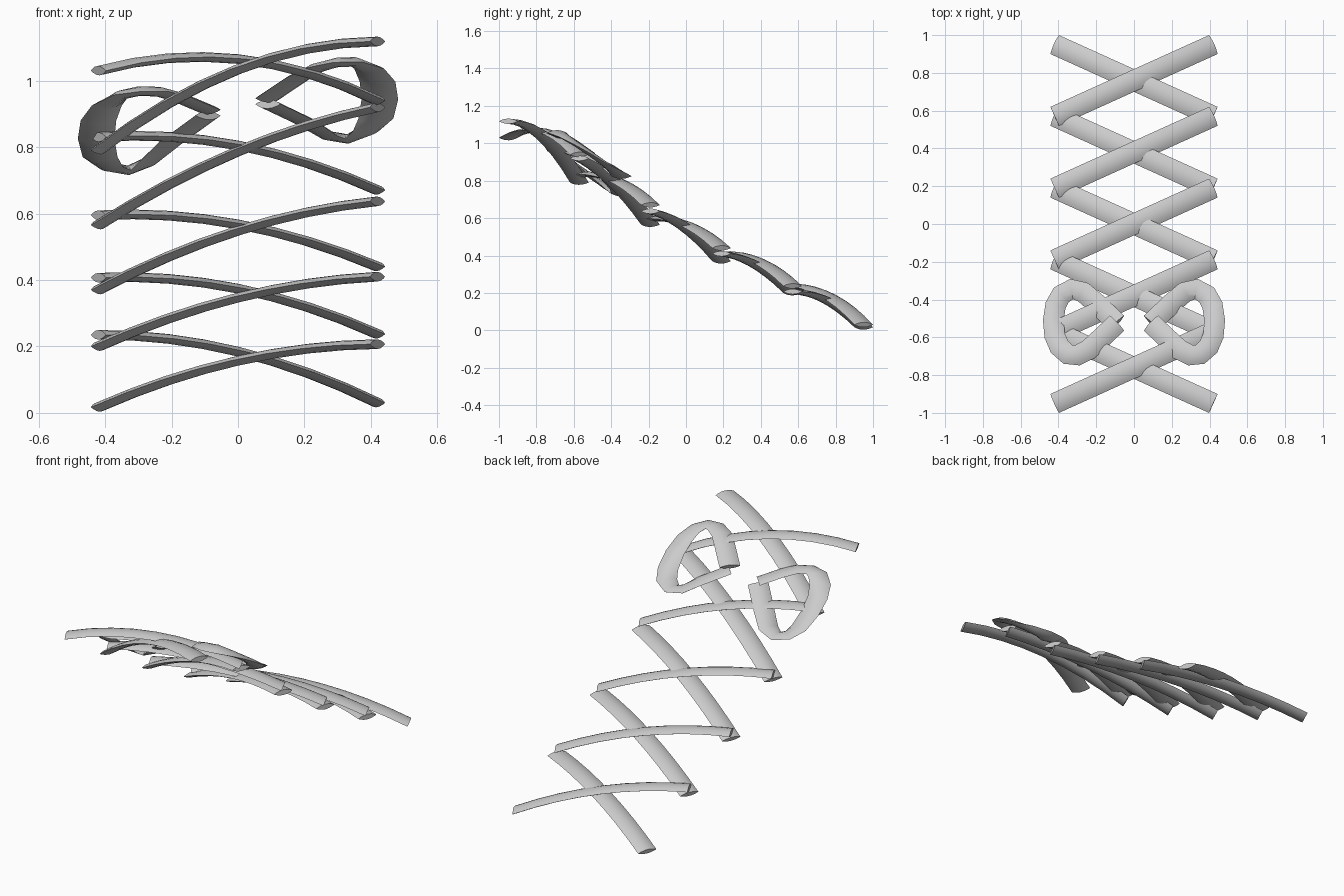
import bpy, bmesh, math
from mathutils import Vector

if "Cube" in bpy.data.objects:
    bpy.data.objects.remove(bpy.data.objects["Cube"])

lace = bpy.data.materials.new("lace grey")
lace.diffuse_color = (0.6, 0.6, 0.6, 1)
lace.use_nodes = True
lace.node_tree.nodes["Principled BSDF"].inputs["Base Color"].default_value = lace.diffuse_color

HALF_W, HALF_T = 0.055, 0.0145
US = [-1, -0.75, -0.4, 0, 0.4, 0.75, 1]
# lens-shaped lace section: (across, up)
SECTION = [(u * HALF_W, HALF_T * (1 - u * u)) for u in US]
SECTION += [(u * HALF_W, -HALF_T * (1 - u * u)) for u in US[-2:0:-1]]


def ribbon(name, points):
    """Sweep the lens section along a path, keeping its width level."""
    pts = [Vector(p) for p in points]
    bm = bmesh.new()
    rings = []
    for i, p in enumerate(pts):
        a, b = pts[max(i - 1, 0)], pts[min(i + 1, len(pts) - 1)]
        t = (b - a).normalized()
        side = t.cross(Vector((0, 0, 1))).normalized()
        up = side.cross(t)
        rings.append([bm.verts.new(p + side * u + up * v) for u, v in SECTION])
    n = len(SECTION)
    for r, s in zip(rings, rings[1:]):
        for k in range(n):
            bm.faces.new((r[k], r[(k + 1) % n], s[(k + 1) % n], s[k]))
    bm.faces.new(rings[0])
    bm.faces.new(rings[-1])
    bmesh.ops.recalc_face_normals(bm, faces=bm.faces)
    me = bpy.data.meshes.new(name)
    bm.to_mesh(me)
    bm.free()
    me.materials.append(lace)
    ob = bpy.data.objects.new(name, me)
    bpy.context.collection.objects.link(ob)
    bpy.context.view_layer.objects.active = ob
    ob.select_set(True)
    bpy.ops.object.shade_smooth_by_angle(angle=math.radians(40))
    ob.select_set(False)


def strap(name, y_left, y_right, z_left, z_right, bulge):
    """Arched lace running from the left eyelet to the right one."""
    pts = []
    for i in range(9):
        f = i / 8
        pts.append((-0.42 + 0.84 * f, y_left + (y_right - y_left) * f,
                    z_left + (z_right - z_left) * f + bulge * 4 * f * (1 - f)))
    ribbon(name, pts)


# five crossings: lower lace (z left, z right, bulge), upper lace on top
LOWER = [(0.017, 0.207, 0.045), (0.20, 0.41, 0.042), (0.37, 0.637, 0.045),
         (0.565, 0.92, 0.045), (0.79, 1.118, 0.08)]
UPPER = [(0.235, 0.03, 0.052), (0.407, 0.237, 0.052), (0.595, 0.44, 0.05),
         (0.83, 0.67, 0.055), (1.03, 0.94, 0.08)]
for i in range(5):
    back = 0.95 - 0.38 * i
    front = back - 0.38
    strap(f"lower_lace_{i + 1}", back, front, *LOWER[i])
    strap(f"upper_lace_{i + 1}", front, back, *UPPER[i])

# bow loops: left path, mirrored and raised for the right
LOOP = [(-0.09, -0.525, 0.895), (-0.20, -0.42, 0.815), (-0.27, -0.36, 0.755),
        (-0.33, -0.345, 0.73), (-0.385, -0.375, 0.74), (-0.415, -0.43, 0.77),
        (-0.427, -0.51, 0.825), (-0.42, -0.59, 0.88), (-0.395, -0.65, 0.925),
        (-0.35, -0.69, 0.957), (-0.30, -0.695, 0.968), (-0.24, -0.665, 0.967),
        (-0.18, -0.61, 0.95), (-0.09, -0.525, 0.912)]
ribbon("bow_loop_left", LOOP)
ribbon("bow_loop_right", [(-x, y, z + 0.012 - 0.25 * x) for x, y, z in LOOP])
